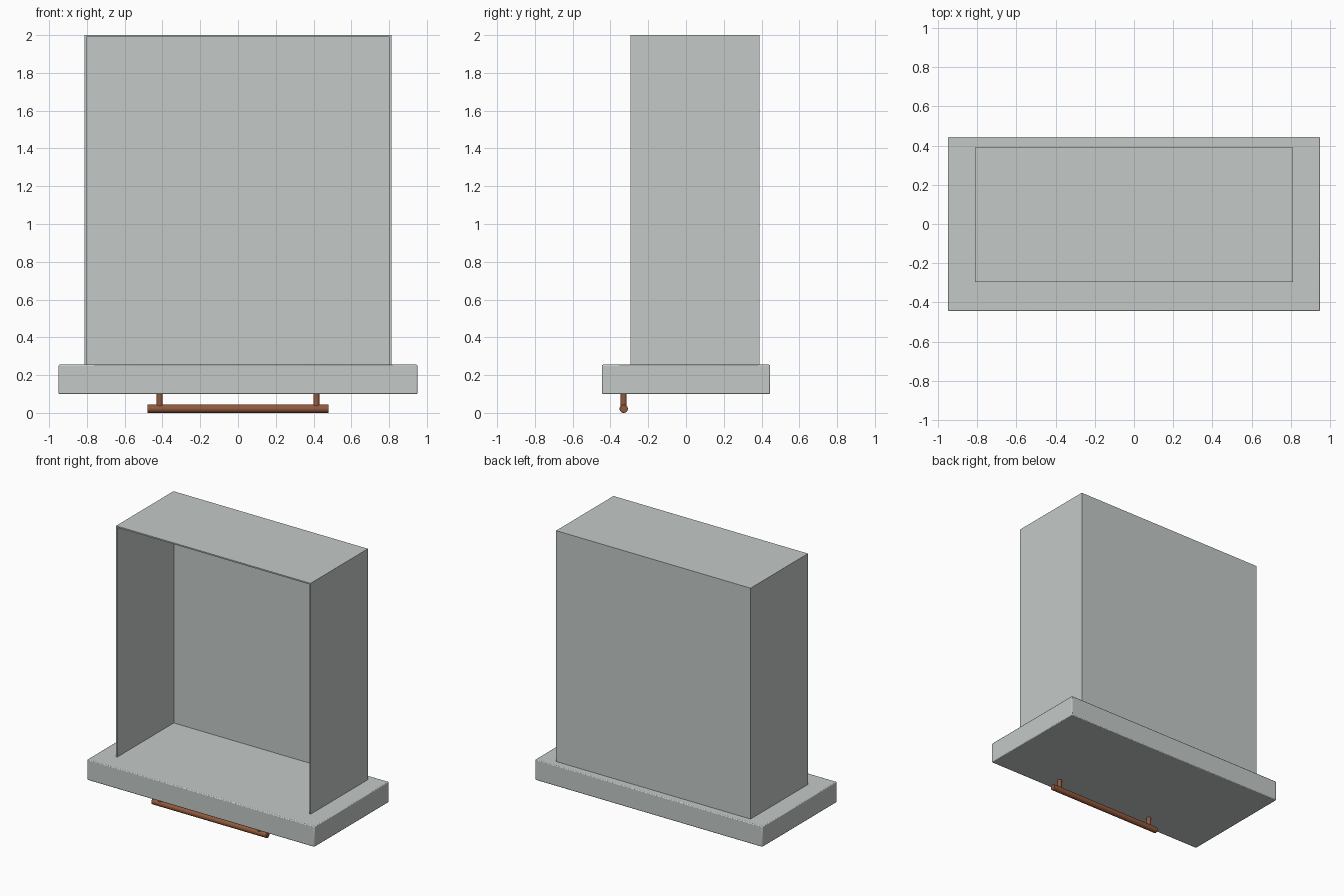
import bpy
from math import pi, radians

cube = bpy.data.objects.get("Cube")
if cube:
    bpy.data.objects.remove(cube, do_unlink=True)


def material(name, rgb):
    mat = bpy.data.materials.new(name)
    mat.use_nodes = True
    mat.diffuse_color = (*rgb, 1)
    mat.node_tree.nodes["Principled BSDF"].inputs["Base Color"].default_value = (*rgb, 1)
    return mat


grey = material("pale_grey", (0.55, 0.59, 0.58))
copper = material("copper_brown", (0.29, 0.10, 0.045))


def finish(obj, name, mat, bevel):
    obj.name = name
    obj.data.materials.append(mat)
    if bevel:
        mod = obj.modifiers.new("soft_edges", "BEVEL")
        mod.width = bevel
        mod.segments = 2
    bpy.ops.object.shade_smooth_by_angle(angle=radians(35))
    return obj


def box(name, low, high, mat, bevel=0):
    centre = [(a + b) / 2 for a, b in zip(low, high)]
    bpy.ops.mesh.primitive_cube_add(size=1, location=centre)
    obj = bpy.context.object
    obj.scale = [b - a for a, b in zip(low, high)]
    bpy.ops.object.transform_apply(location=False, rotation=False, scale=True)
    return finish(obj, name, mat, bevel)


def rod(name, radius, length, centre, mat, turn=0, bevel=0):
    bpy.ops.mesh.primitive_cylinder_add(vertices=24, radius=radius, depth=length,
                                        location=centre, rotation=(0, turn, 0))
    return finish(bpy.context.object, name, mat, bevel)


# Drawer face, lying flat under the tray
face_low, face_top = 0.10, 0.255
box("drawer_face", (-0.95, -0.445, face_low), (0.95, 0.445, face_top), grey, 0.006)

# Thin-walled tray, open towards the front
half, front, back, top, wall = 0.813, -0.295, 0.39, 2.0, 0.01
box("tray_base", (-half, back - wall, face_top), (half, back, top), grey)
box("tray_end", (-half + wall, front, top - wall), (half - wall, back - wall, top), grey)
for side, x in (("left", half - wall), ("right", -half)):
    box(side + "_wall", (x, front, face_top), (x + wall, back - wall, top), grey)

# Bar handle with two posts
bar_radius, handle_y = 0.022, -0.33
rod("handle_bar", bar_radius, 0.96, (0, handle_y, bar_radius), copper, pi / 2, 0.003)
for side, x in (("left", 0.415), ("right", -0.415)):
    rod(side + "_handle_post", 0.016, face_low - bar_radius,
        (x, handle_y, (face_low + bar_radius) / 2), copper)
